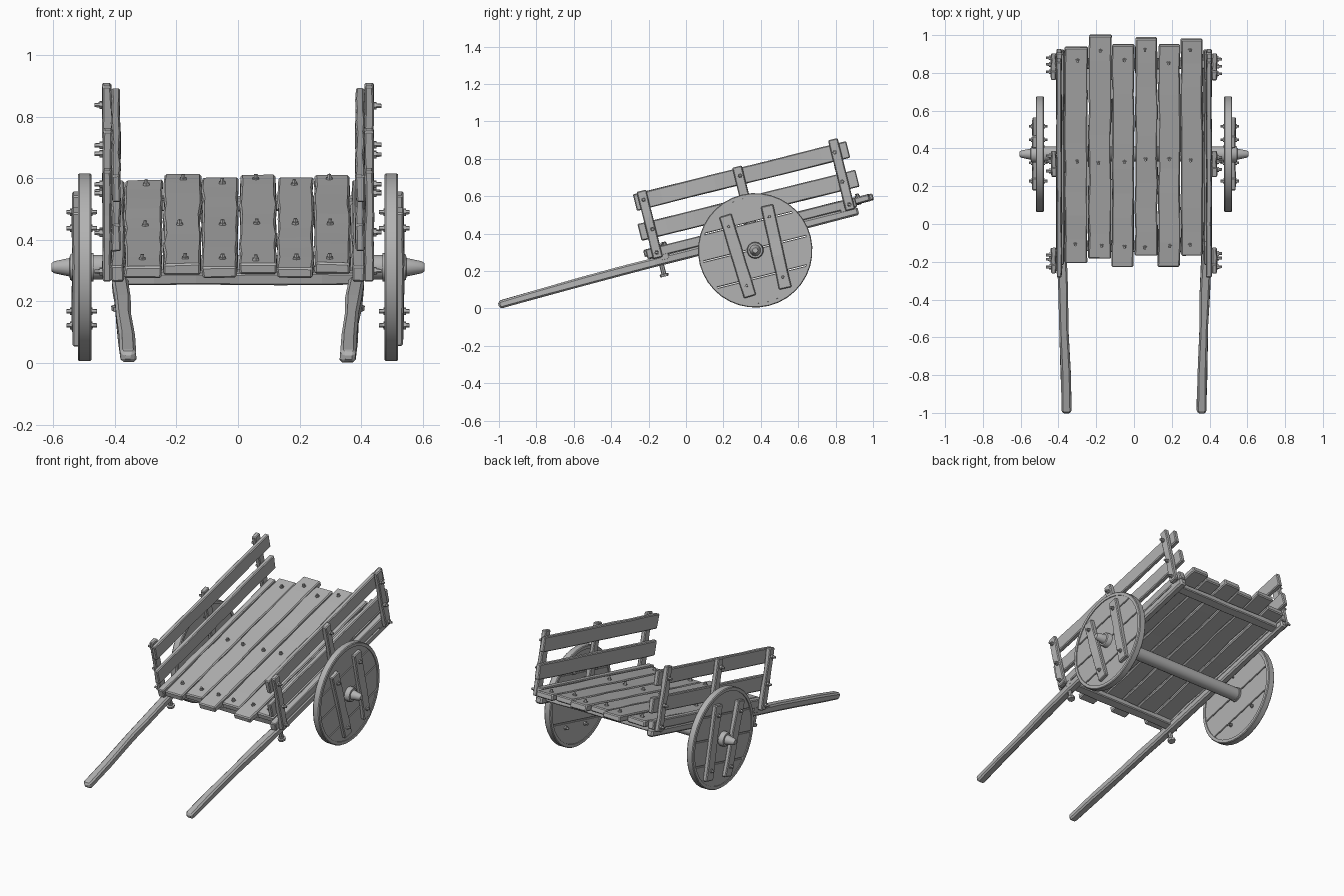
import bpy, bmesh, math, random
from mathutils import Matrix, Vector

if "Cube" in bpy.data.objects:
    bpy.data.objects.remove(bpy.data.objects["Cube"])

random.seed(4)
TILT = Matrix.Rotation(math.radians(14), 4, 'X')   # the whole bed leans back on its handles
HUB = Vector((0, 0.37, 0.311))

wood = bpy.data.materials.new("grey_wood")
wood.diffuse_color = (0.45, 0.45, 0.45, 1)
wood.use_nodes = True
wood.node_tree.nodes["Principled BSDF"].inputs["Base Color"].default_value = wood.diffuse_color


def finish(bm, name, matrix, bevel=0.0):
    """Turn a bmesh into a named object, optionally with worn edges."""
    bmesh.ops.recalc_face_normals(bm, faces=bm.faces)
    bm.transform(matrix)
    if matrix.determinant() < 0:
        bmesh.ops.reverse_faces(bm, faces=bm.faces)
    mesh = bpy.data.meshes.new(name)
    bm.to_mesh(mesh)
    bm.free()
    mesh.materials.append(wood)
    ob = bpy.data.objects.new(name, mesh)
    bpy.context.collection.objects.link(ob)
    if bevel:
        mod = ob.modifiers.new("worn_edges", 'BEVEL')
        mod.width = bevel
        mod.segments = 1
        mod.limit_method = 'ANGLE'
        mod.angle_limit = math.radians(40)
    return ob


def beam(name, stations, matrix=TILT, wobble=0.003, bevel=0.005, axis=1):
    """Loft rectangles along an axis. Station: position, a0, a1, b0, b1."""
    bm = bmesh.new()
    rings = []
    for t, a0, a1, b0, b1 in stations:
        ring = []
        for a, b in ((a0, b0), (a1, b0), (a1, b1), (a0, b1)):
            a += random.uniform(-wobble, wobble)
            b += random.uniform(-wobble, wobble) * 0.5
            co = {0: (t, a, b), 1: (a, t, b), 2: (a, b, t)}[axis]
            ring.append(bm.verts.new(co))
        rings.append(ring)
    for r, q in zip(rings, rings[1:]):
        for i in range(4):
            j = (i + 1) % 4
            bm.faces.new((r[i], r[j], q[j], q[i]))
    bm.faces.new(rings[0])
    bm.faces.new(rings[-1])
    return finish(bm, name, matrix, bevel)


def board(name, t0, t1, a0, a1, b0, b1, n=5, **kw):
    """Straight plank with n slightly uneven sections."""
    return beam(name, [(t0 + (t1 - t0) * i / n, a0, a1, b0, b1)
                       for i in range(n + 1)], **kw)


def turned(name, profile, matrix, sides=16, closed=False):
    """Lathe (x, radius) profile around the x axis."""
    bm = bmesh.new()
    rings = [[bm.verts.new((x, r * math.cos(k * math.tau / sides),
                            r * math.sin(k * math.tau / sides)))
              for k in range(sides)] for x, r in profile]
    pairs = list(zip(rings, rings[1:]))
    if closed:
        pairs.append((rings[-1], rings[0]))
    for r, q in pairs:
        for i in range(sides):
            j = (i + 1) % sides
            bm.faces.new((r[i], r[j], q[j], q[i]))
    if not closed:
        bm.faces.new(rings[0])
        bm.faces.new(rings[-1])
    ob = finish(bm, name, matrix)
    bpy.context.view_layer.objects.active = ob
    ob.select_set(True)
    bpy.ops.object.shade_smooth_by_angle(angle=math.radians(35))
    ob.select_set(False)
    return ob


def bolt(name, pos, matrix, length=0.026, r=0.010):
    """Six-sided bolt pointing along +x, with a wider washer at its base."""
    profile = [(-0.004, r * 1.3), (length * 0.4, r * 1.3),
               (length * 0.4, r * 0.8), (length, r * 0.7)]
    return turned(name, profile, matrix @ Matrix.Translation(pos), sides=6)


UP = Matrix.Rotation(math.radians(-90), 4, 'Y')     # bolt axis x -> z

# Deck planks: x range and front/back reach along the ground
planks = [(-0.368, -0.246, -0.205, 0.935), (-0.241, -0.121, -0.18, 1.0),
          (-0.117, 0.0, -0.225, 0.95), (0.006, 0.124, -0.165, 0.985),
          (0.128, 0.244, -0.225, 0.95), (0.248, 0.364, -0.165, 0.98)]
for i, (x0, x1, y0, y1) in enumerate(planks):
    u0, u1 = (y0 + 0.082) / 0.97, (y1 + 0.082) / 0.97
    lift = random.uniform(-0.004, 0.004)
    board(f"deck_plank_{i}", u0, u1, x0, x1, 0.318 + lift, 0.355 + lift,
          n=9, wobble=0.004, bevel=0.006)
    back = 1.03 if i % 2 else 0.975
    for j, u in enumerate((-0.035, 0.43, back)):
        pos = Vector(((x0 + x1) / 2 + random.uniform(-0.01, 0.01),
                      u + random.uniform(-0.012, 0.012), 0.354 + lift))
        bolt(f"deck_bolt_{i}_{j}", (0, 0, 0),
             TILT @ Matrix.Translation(pos) @ UP, length=0.018, r=0.0095)

# Cross beams under the deck
for name, u in (("front_cross_beam", -0.045), ("back_cross_beam", 0.95)):
    board(name, -0.41, 0.41, u - 0.027, u + 0.027, 0.278, 0.318, axis=0, n=6)

# Axle
turned("axle", [(-0.49, 0.04), (0.49, 0.04)], Matrix.Translation(HUB), 20)

for side, s in (("left", -1), ("right", 1)):
    mirror = Matrix.Diagonal((s, 1, 1, 1))
    bed = mirror @ TILT

    # Long handle that carries on as the bed rail
    beam(f"{side}_handle", [
        (-0.968, 0.338, 0.376, 0.245, 0.276), (-0.95, 0.332, 0.382, 0.240, 0.282),
        (-0.75, 0.337, 0.388, 0.244, 0.290), (-0.5, 0.345, 0.394, 0.250, 0.298),
        (-0.3, 0.350, 0.401, 0.254, 0.302), (-0.1, 0.356, 0.408, 0.256, 0.304),
        (0.3, 0.362, 0.410, 0.257, 0.305), (0.7, 0.364, 0.410, 0.259, 0.306),
        (1.02, 0.366, 0.410, 0.262, 0.306)], matrix=bed, bevel=0.009)
    board(f"{side}_deck_edge_beam", -0.135, 1.02, 0.370, 0.411, 0.306, 0.358,
          n=7, matrix=bed)

    # Side boards and stakes
    board(f"{side}_upper_side_board", -0.128, 1.047, 0.382, 0.411, 0.570, 0.660,
          n=8, matrix=bed)
    board(f"{side}_lower_side_board", -0.143, 1.058, 0.382, 0.411, 0.408, 0.500,
          n=8, matrix=bed)
    for k, (u, top) in enumerate(((-0.08, 0.668), (0.448, 0.670), (0.98, 0.688))):
        board(f"{side}_stake_{k}", 0.298, top, 0.411, 0.440, u - 0.026, u + 0.026,
              n=5, matrix=bed, axis=2)
        for j, v in enumerate((0.618, 0.455, 0.328)):
            off = random.uniform(-0.01, 0.01)
            bolt(f"{side}_stake_bolt_{k}_{j}", (0.44, u + off, v), bed)

    # Hanging peg under the front of the rail
    peg = bed @ Matrix.Translation((0.388, -0.07, 0)) @ UP
    turned(f"{side}_hanging_peg", [(0.193, 0.022), (0.208, 0.024), (0.209, 0.013),
                                   (0.262, 0.013)], peg, 8)

    # Wheel: rim, four sawn planks, two battens and a turned hub
    wheel = mirror @ Matrix.Translation(HUB) @ TILT
    turned(f"{side}_wheel_rim", [(0.476, 0.284), (0.476, 0.302), (0.481, 0.306),
                                 (0.515, 0.306), (0.520, 0.302), (0.520, 0.284)],
           wheel, 36, closed=True)
    seams = (-0.288, -0.145, 0.008, 0.15, 0.288)
    for k, (lo, hi) in enumerate(zip(seams, seams[1:])):
        bm = bmesh.new()
        lo, hi = lo + 0.002, hi - 0.002
        vs = [lo + (hi - lo) * i / 8 for i in range(9)]
        half = [(math.sqrt(0.288 ** 2 - v * v), v) for v in vs]
        outline = half + [(-w, v) for w, v in reversed(half)]
        face = bm.faces.new([bm.verts.new((0.481, w, v)) for w, v in outline])
        new = bmesh.ops.extrude_face_region(bm, geom=[face])["geom"]
        bmesh.ops.translate(bm, vec=(0.034, 0, 0),
                            verts=[g for g in new if isinstance(g, bmesh.types.BMVert)])
        finish(bm, f"{side}_wheel_plank_{k}", wheel, 0.003)
    for k, (dy, dz, turn) in enumerate(((-0.094, -0.031, 17), (0.112, 0.018, 12.5))):
        place = (mirror @ Matrix.Translation(HUB + Vector((0, dy, dz)))
                 @ Matrix.Rotation(math.radians(turn), 4, 'X'))
        board(f"{side}_wheel_batten_{k}", -0.227, 0.227, 0.510, 0.538,
              -0.034, 0.034, matrix=place, axis=2)
        for j, v in enumerate((-0.165, 0.165)):
            bolt(f"{side}_batten_bolt_{k}_{j}", (0.537, 0, v), place, 0.02)
            bolt(f"{side}_inner_bolt_{k}_{j}", (-0.482, 0, v),
                 place @ Matrix.Diagonal((-1, 1, 1, 1)), 0.024)
    turned(f"{side}_hub", [(0.47, 0.046), (0.540, 0.044), (0.546, 0.040),
                           (0.547, 0.030), (0.595, 0.020), (0.605, 0.014)],
           wheel, 14)
